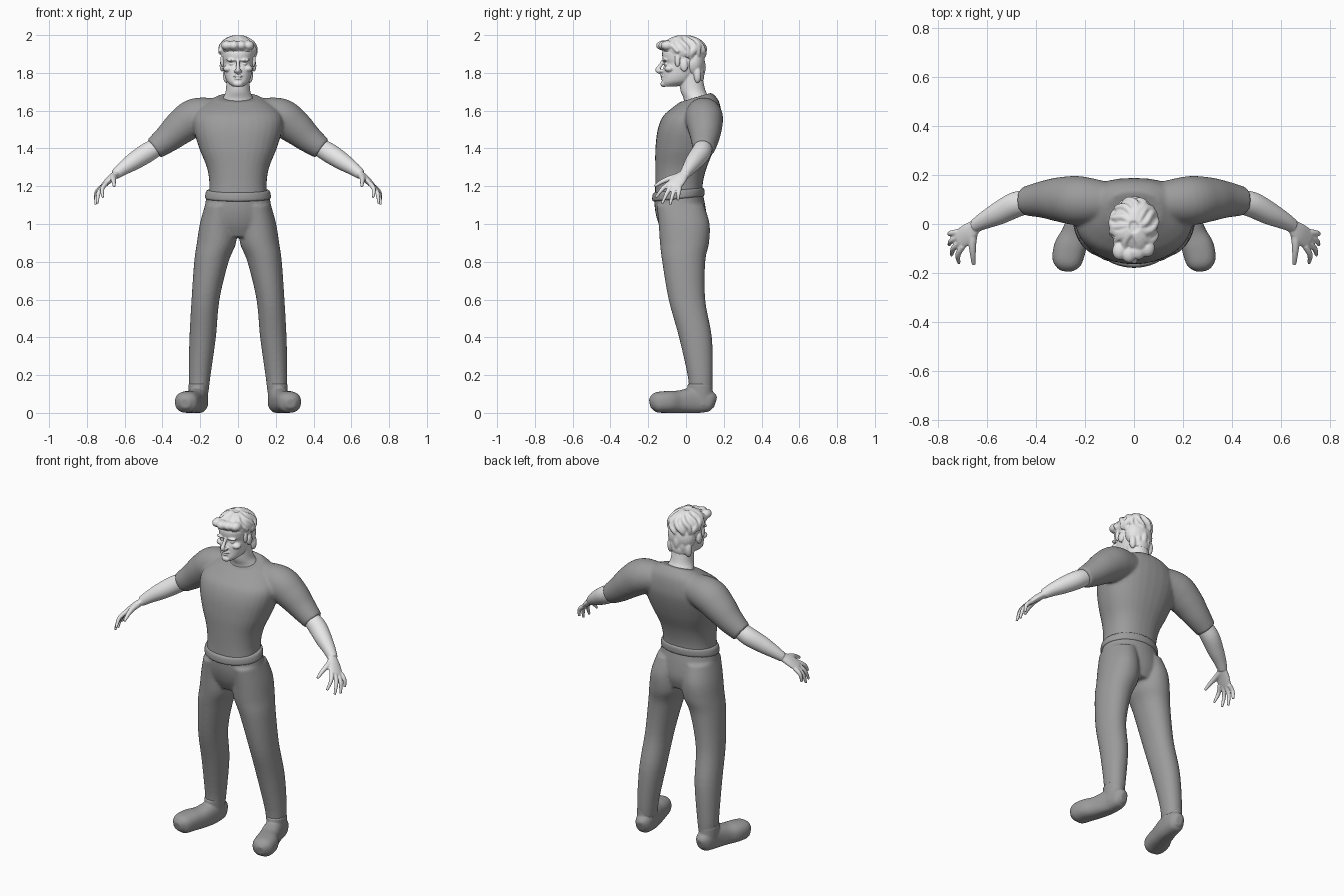
import bpy, bmesh, math
from mathutils import Vector, Matrix

cube = bpy.data.objects.get("Cube")
if cube:
    bpy.data.objects.remove(cube)


def material(name, value):
    mat = bpy.data.materials.new(name)
    mat.use_nodes = True
    colour = (value, value, value, 1)
    mat.diffuse_color = colour
    mat.node_tree.nodes["Principled BSDF"].inputs["Base Color"].default_value = colour
    return mat


pale = material("pale_grey", .8)
cloth = material("mid_grey", .33)


def resample(stations, steps=5):
    """Smooth spline through the stations, radii included."""
    pts = [Vector(tuple(s) + (0,) * (6 - len(s))) for s in stations]
    pts = [pts[0]] + pts + [pts[-1]]
    out = []
    for p, q, r, s in zip(pts, pts[1:], pts[2:], pts[3:]):
        for k in range(steps):
            t = k / steps
            out.append((q * 2 + (r - p) * t + (p * 2 - q * 5 + r * 4 - s) * t ** 2
                        + (q * 3 - p - r * 3 + s) * t ** 3) / 2)
    return out + [pts[-1]]


def loft(bm, stations, across=None, power=2, sides=32):
    """Closed skin over rings (x, y, z, radius, radius, tilt).
    Rings lie flat unless an across direction turns them along the path."""
    path = resample(stations)
    rings = []
    for i, s in enumerate(path):
        centre, u, v = s.xyz, Vector((1, 0, 0)), Vector((0, 1, s[5]))
        if across:
            before, after = path[max(i - 1, 0)], path[min(i + 1, len(path) - 1)]
            t = (after.xyz - before.xyz).normalized()
            u = Vector(across)
            u = (u - t * u.dot(t)).normalized()
            v = t.cross(u)
        ring = []
        for k in range(sides):
            a = math.tau * k / sides
            c, d = math.cos(a), math.sin(a)
            c = math.copysign(abs(c) ** (2 / power), c)
            d = math.copysign(abs(d) ** (2 / power), d)
            ring.append(bm.verts.new(centre + u * (c * max(s[3], .003)) + v * (d * max(s[4], .003))))
        rings.append(ring)
    for low, high in zip(rings, rings[1:]):
        for k in range(sides):
            n = (k + 1) % sides
            bm.faces.new((low[k], low[n], high[n], high[k]))
    bm.faces.new(rings[0][::-1])
    bm.faces.new(rings[-1])


def ball(bm, centre, radii):
    m = Matrix.Translation(centre) @ Matrix.Diagonal((*radii, 1))
    bmesh.ops.create_uvsphere(bm, u_segments=24, v_segments=16, radius=1, matrix=m)


def flip(stations, side):
    return [(s[0] * side, *s[1:]) for s in stations]


def tube(*points):
    """Round stations (x, y, z, radius)."""
    return [(*p, p[3]) for p in points]


def body(z, width, front, back, tilt=0):
    return (0, (front + back) / 2, z, width, (back - front) / 2, tilt)


def finish(name, bm, mat, voxel, smooth):
    """Fuse the overlapping pieces into one smooth skin."""
    bmesh.ops.recalc_face_normals(bm, faces=bm.faces)
    mesh = bpy.data.meshes.new(name)
    bm.to_mesh(mesh)
    bm.free()
    mesh.materials.append(mat)
    obj = bpy.data.objects.new(name, mesh)
    bpy.context.collection.objects.link(obj)
    fuse = obj.modifiers.new("fuse", 'REMESH')
    fuse.mode, fuse.voxel_size, fuse.use_smooth_shade = 'VOXEL', voxel, True
    soften = obj.modifiers.new("soften", 'SMOOTH')
    soften.factor, soften.iterations = .5, smooth
    return obj


# Shirt: torso with a sloping collar, and two short sleeves
bm = bmesh.new()
loft(bm, [body(1.15, .155, -.165, .085), body(1.22, .152, -.163, .09),
          body(1.3, .165, -.163, .11), body(1.4, .205, -.162, .15),
          body(1.5, .235, -.15, .18), body(1.57, .235, -.122, .188),
          body(1.63, .185, -.078, .175, .15), body(1.67, .112, -.035, .135, .3)], power=2.3)
sleeve = tube((.1, .09, 1.585, .08), (.22, .095, 1.567, .1), (.3, .1, 1.515, .092),
              (.37, .1, 1.455, .076), (.445, .093, 1.398, .059))
for side in (1, -1):
    loft(bm, flip(sleeve, side), across=(0, 1, 0))
finish("shirt", bm, cloth, .008, 6)

# Trousers: pelvis and two legs
bm = bmesh.new()
loft(bm, [body(1.17, .162, -.168, .088), body(1.08, .178, -.165, .105),
          body(1, .18, -.145, .11), body(.93, .12, -.11, .09)])
leg = [(.09, -.03, 1.1, .085, .125), (.105, -.01, 1, .097, .135),
       (.114, -.008, .9, .104, .13), (.141, -.012, .8, .091, .114),
       (.172, .005, .6, .074, .097), (.187, .05, .4, .07, .087),
       (.203, .075, .2, .058, .067), (.207, .077, .1, .05, .06)]
for side in (1, -1):
    loft(bm, flip(leg, side), power=2.1)
finish("trousers", bm, cloth, .008, 6)

# Belt
bm = bmesh.new()
loft(bm, [body(1.132, .168, -.172, .092, .1), body(1.14, .175, -.179, .097, .1),
          body(1.17, .17, -.177, .097, .1), body(1.18, .162, -.17, .091, .1)], sides=64)
finish("belt", bm, cloth, .006, 2)

# Shoes: sole to toe, with an ankle collar
foot = [(.2, .155, .055, .02, .03), (.204, .125, .062, .046, .055),
        (.215, .04, .065, .053, .068), (.238, -.04, .058, .058, .06),
        (.262, -.1, .058, .066, .058), (.275, -.16, .055, .058, .052),
        (.28, -.19, .05, .025, .025)]
ankle = [(.21, .077, .04, .05, .065), (.21, .075, .11, .052, .066), (.209, .073, .155, .054, .066)]
for side, word in ((1, "left"), (-1, "right")):
    bm = bmesh.new()
    loft(bm, flip(foot, side), across=(1, 0, 0), power=2.4)
    loft(bm, flip(ankle, side))
    for v in bm.verts:
        v.co.z = max(v.co.z, 0)
    finish(word + "_shoe", bm, cloth, .006, 4)

# Bare forearms with palm, thumb and four fingers
forearm = tube((.41, .095, 1.42, .046), (.48, .08, 1.378, .052), (.55, .045, 1.333, .047),
               (.61, .015, 1.293, .036), (.65, -.008, 1.262, .027))
palm = [(.64, -.002, 1.268, .024, .02), (.675, -.035, 1.24, .04, .019),
        (.71, -.063, 1.206, .042, .014), (.718, -.07, 1.198, .036, .01)]
thumb = tube((.655, -.02, 1.255, .02), (.66, -.08, 1.242, .016),
             (.658, -.125, 1.225, .012), (.655, -.166, 1.2, .008))
tips = [(.715, -.16, 1.14), (.745, -.127, 1.108), (.755, -.085, 1.102), (.755, -.043, 1.125)]
spread = Vector((-.3, -.9, .25))
for side, word in ((1, "left"), (-1, "right")):
    bm = bmesh.new()
    loft(bm, flip(forearm, side), across=(0, 1, 0))
    loft(bm, flip(palm, side), across=(spread.x * side, spread.y, spread.z))
    loft(bm, flip(thumb, side), across=(0, 0, 1), sides=16)
    for i, tip in enumerate(tips):
        knuckle = Vector((.708, -.062, 1.207)) + spread * (.031 - .021 * i)
        middle = knuckle.lerp(Vector(tip), .5) + Vector((.012, 0, .008))
        finger = tube((*knuckle, .013), (*middle, .0115), (*tip, .007))
        loft(bm, flip(finger, side), across=(0, 1, 0), sides=16)
    finish(word + "_forearm", bm, pale, .004, 3)

# Head: neck, skull, nose, lips, chin, brows, cheeks, eyes and ears
bm = bmesh.new()
loft(bm, [body(1.6, .1, -.01, .14), body(1.66, .082, -.012, .128),
          body(1.71, .064, -.03, .102), body(1.8, .062, -.04, .085)])
loft(bm, [body(1.728, .028, -.122, -.05), body(1.75, .055, -.127, .02),
          body(1.78, .069, -.124, .05), body(1.82, .077, -.122, .08),
          body(1.85, .082, -.114, .09), body(1.88, .085, -.125, .09),
          body(1.92, .085, -.122, .09), body(1.97, .05, -.08, .05)], power=2.2)
loft(bm, tube((0, -.118, 1.868, .009), (0, -.135, 1.84, .01), (0, -.15, 1.814, .013),
              (0, -.125, 1.803, .012)), across=(1, 0, 0), sides=16)
ball(bm, (0, -.124, 1.783), (.026, .012, .006))
ball(bm, (0, -.123, 1.77), (.021, .011, .007))
ball(bm, (0, -.118, 1.742), (.026, .017, .017))
for side in (1, -1):
    ball(bm, (.013 * side, -.131, 1.81), (.009, .013, .008))
    ball(bm, (.036 * side, -.113, 1.868), (.028, .015, .008))
    ball(bm, (.052 * side, -.088, 1.822), (.026, .026, .018))
    ball(bm, (.034 * side, -.1, 1.848), (.014, .016, .009))
    ball(bm, (.086 * side, -.01, 1.838), (.011, .021, .031))
finish("head", bm, pale, .004, 2)

# Hair: cap, back of the head, and wavy locks swept from the crown
bm = bmesh.new()
ball(bm, (0, -.012, 1.918), (.096, .112, .075))
ball(bm, (0, .04, 1.855), (.086, .06, .085))
ball(bm, (0, .055, 1.785), (.056, .042, .05))
locks = 17
for i in range(locks):
    a = math.tau * i / locks
    end = 1.85 - .45 * math.cos(a)
    lock = []
    for k in range(6):
        phi = .2 + (end - .2) * k / 5
        turn = a + .3 * math.sin(phi * 2.5 + i)
        lock.append((.094 * math.sin(phi) * math.sin(turn),
                     -.012 - .113 * math.sin(phi) * math.cos(turn),
                     1.915 + .07 * math.cos(phi), .017 - .001 * k))
    loft(bm, tube(*lock), across=(.2, .3, 1), sides=12)
for side in (1, -1):
    ball(bm, (.082 * side, -.045, 1.865), (.012, .015, .035))
    for k in range(3):
        ball(bm, (.03 * k * side, .085 - .012 * k, 1.83 - .02 * k), (.02, .02, .045))
# Full fringe brushed to one side
for i in range(4):
    ball(bm, (.055 - .038 * i, -.122 + .012 * abs(i - 2), 1.945), (.03, .036, .026))
finish("hair", bm, pale, .005, 2)
